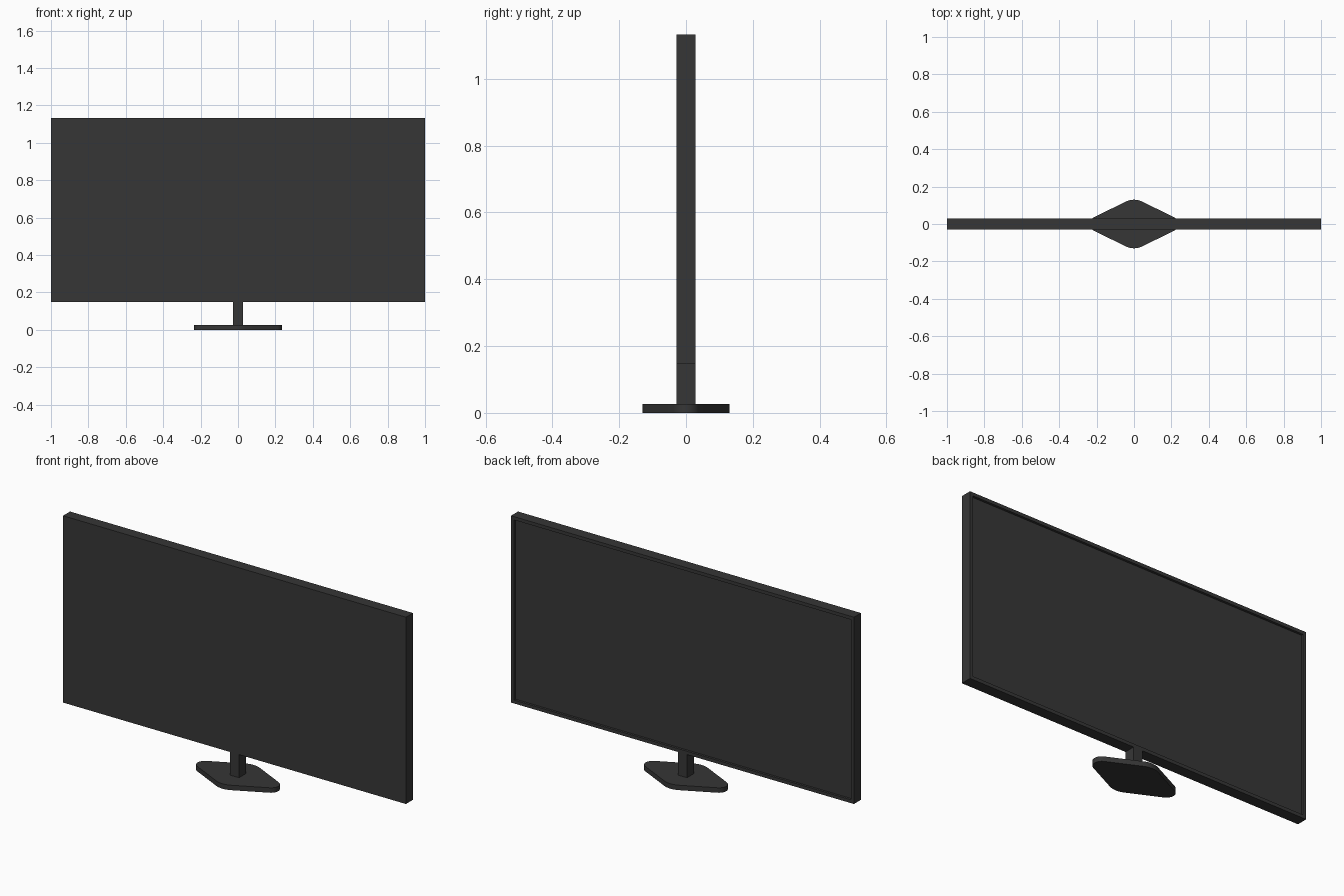
import bpy, bmesh, math

if "Cube" in bpy.data.objects:
    bpy.data.objects.remove(bpy.data.objects["Cube"])

charcoal = bpy.data.materials.new("charcoal_plastic")
charcoal.diffuse_color = (0.037, 0.037, 0.037, 1)
charcoal.use_nodes = True
charcoal.node_tree.nodes["Principled BSDF"].inputs["Base Color"].default_value = charcoal.diffuse_color


def finish(bm, name):
    bmesh.ops.recalc_face_normals(bm, faces=bm.faces)
    mesh = bpy.data.meshes.new(name)
    bm.to_mesh(mesh)
    bm.free()
    mesh.materials.append(charcoal)
    obj = bpy.data.objects.new(name, mesh)
    bpy.context.collection.objects.link(obj)
    return obj


def box(x, y, z0, z1):
    bm = bmesh.new()
    bmesh.ops.create_cube(bm, size=1)
    for v in bm.verts:
        v.co = (v.co.x * 2 * x, v.co.y * 2 * y, z0 + (v.co.z + 0.5) * (z1 - z0))
    bm.faces.ensure_lookup_table()
    return bm


# Display body: narrow bezel on the +y side around a sunken panel
bm = box(1.0, 0.029, 0.148, 1.133)
bm.normal_update()
panel = [f for f in bm.faces if f.normal.y > 0.9]
bmesh.ops.inset_region(bm, faces=panel, thickness=0.025)
moved = bmesh.ops.extrude_face_region(bm, geom=panel)
verts = [v for v in moved["geom"] if isinstance(v, bmesh.types.BMVert)]
bmesh.ops.translate(bm, verts=verts, vec=(0, -0.012, 0))
bmesh.ops.delete(bm, geom=[f for f in panel if f.is_valid], context='FACES')
finish(bm, "display_panel")

# Stand neck
finish(box(0.026, 0.029, 0.02, 0.15), "stand_neck")

# Stand base: rounded diamond plate made of four corner arcs
edge = 63.9
corners = [((0.193, 0), 0.042, 0, edge, 14), ((0, 0.033), 0.097, 90, 90 - edge, 8),
           ((-0.193, 0), 0.042, 180, edge, 14), ((0, -0.033), 0.097, 270, 90 - edge, 8)]
bm = bmesh.new()
outline = []
for (cx, cy), r, mid, half, n in corners:
    for i in range(n + 1):
        a = math.radians(mid - half + 2 * half * i / n)
        outline.append(bm.verts.new((cx + r * math.cos(a), cy + r * math.sin(a), 0)))
bottom = bm.faces.new(outline)
top = bmesh.ops.extrude_face_region(bm, geom=[bottom], use_keep_orig=True)
bmesh.ops.translate(bm, vec=(0, 0, 0.026),
                    verts=[v for v in top["geom"] if isinstance(v, bmesh.types.BMVert)])
base = finish(bm, "stand_base")
bpy.context.view_layer.objects.active = base
base.select_set(True)
bpy.ops.object.shade_smooth_by_angle(angle=math.radians(30))
